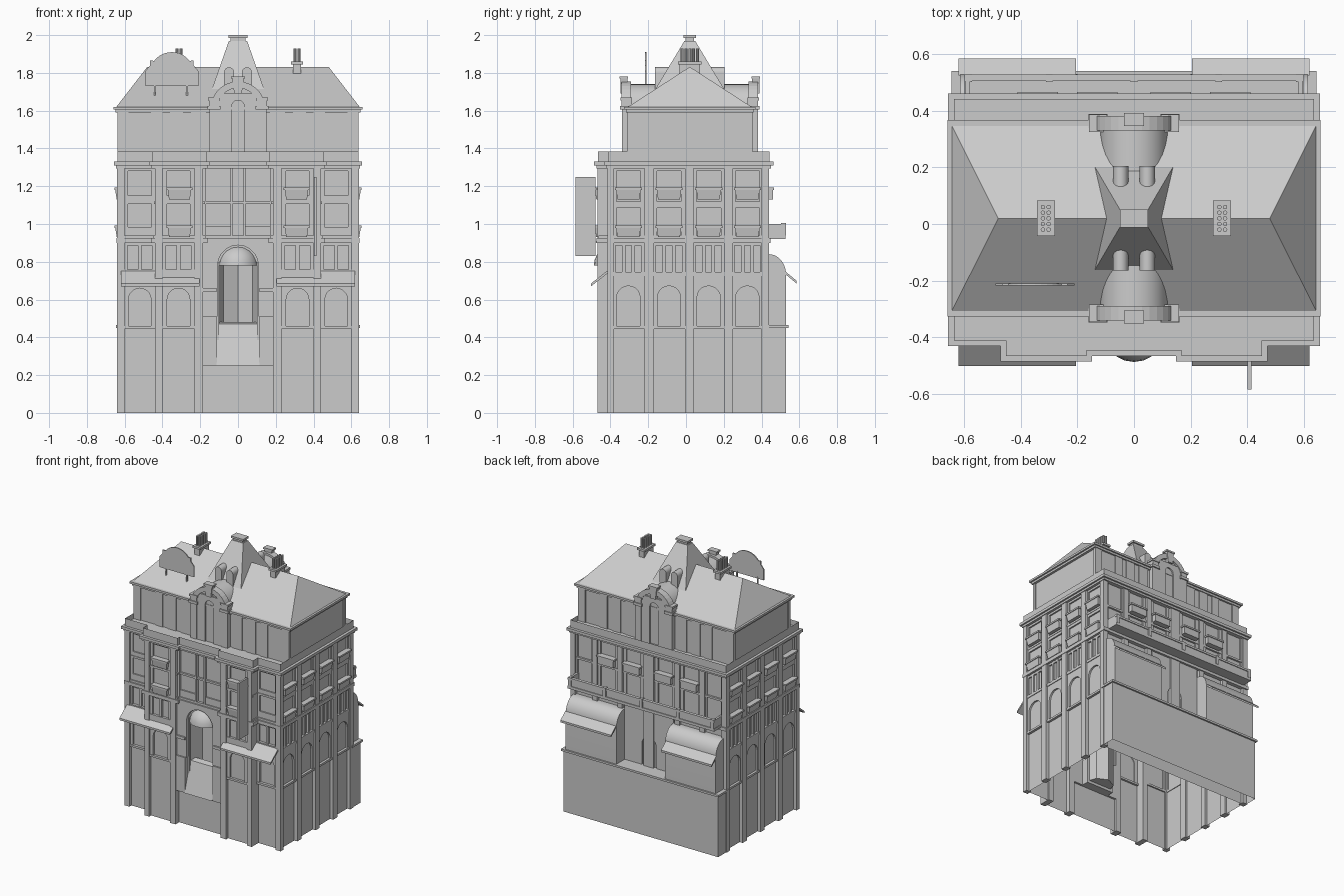
import bpy, bmesh
from math import sin, cos, pi

MY = 0.04  # attic storey mirrors front-to-back about y = MY / 2


def finish(name, bm, mx=False, my=False, smooth=False):
    for axis, on, k in ((0, mx, 0.0), (1, my, MY)):
        if on:
            d = bmesh.ops.duplicate(bm, geom=bm.verts[:] + bm.edges[:] + bm.faces[:])
            for v in d['geom']:
                if isinstance(v, bmesh.types.BMVert):
                    v.co[axis] = k - v.co[axis]
    bmesh.ops.recalc_face_normals(bm, faces=bm.faces[:])
    me = bpy.data.meshes.new(name)
    bm.to_mesh(me)
    bm.free()
    ob = bpy.data.objects.new(name, me)
    bpy.context.collection.objects.link(ob)
    if smooth:
        bpy.ops.object.select_all(action='DESELECT')
        ob.select_set(True)
        bpy.context.view_layer.objects.active = ob
        bpy.ops.object.shade_smooth_by_angle()
    return ob


def prism(bm, pts, axis, a, b):
    """Extrude a 2D outline along an axis from a to b."""
    def co(p, t):
        return {'x': (t, *p), 'y': (p[0], t, p[1]), 'z': (*p, t)}[axis]
    lo = [bm.verts.new(co(p, a)) for p in pts]
    hi = [bm.verts.new(co(p, b)) for p in pts]
    n = len(pts)
    for i in range(n):
        bm.faces.new((lo[i], lo[(i + 1) % n], hi[(i + 1) % n], hi[i]))
    bm.faces.new(lo[::-1])
    return bm.faces.new(hi)


def solid(name, pts, axis, a, b, **kw):
    bm = bmesh.new()
    prism(bm, pts, axis, a, b)
    return finish(name, bm, **kw)


def box(bm, x0, x1, y0, y1, z0, z1):
    prism(bm, [(x0, y0), (x1, y0), (x1, y1), (x0, y1)], 'z', z0, z1)


def boxes(name, items, **kw):
    bm = bmesh.new()
    for i in items:
        box(bm, *i)
    return finish(name, bm, **kw)


def arc(cx, cz, rx, rz, a0, a1, n=10):
    return [(cx + rx * cos(a0 + (a1 - a0) * i / n), cz + rz * sin(a0 + (a1 - a0) * i / n)) for i in range(n + 1)]


def arch(u0, u1, z0, z1, c, r, spring):
    """Wall plate outline with a round-headed opening rising from its foot."""
    return [(u0, z0), (c - r, z0)] + arc(c, spring, r, r, pi, 0) + [(c + r, z0), (u1, z0), (u1, z1), (u0, z1)]


def frustum(bm, lo, hi, z0, z1):
    ring = lambda r, z: [bm.verts.new((x, y, z)) for x, y in ((r[0], r[2]), (r[1], r[2]), (r[1], r[3]), (r[0], r[3]))]
    a, b = ring(lo, z0), ring(hi, z1)
    for i in range(4):
        bm.faces.new((a[i], a[(i + 1) % 4], b[(i + 1) % 4], b[i]))
    bm.faces.new(a[::-1])
    bm.faces.new(b)


def plan(d):
    half = [(0.19 - d, -0.425 - d), (0.19 - d, -0.445 - d), (0.43 + d, -0.445 - d),
            (0.43 + d, -0.39 - d), (0.615 + d, -0.39 - d), (0.615 + d, 0.42 + d)]
    return half + [(-x, y) for x, y in half[::-1]]


# main walls: hollow shell, open underneath, with the entrance niche cut in
body = solid('main_walls', plan(0), 'z', 0, 1.3)
cut = solid('niche_cutter', arc(0, -0.40, 0.108, 0.13, 0, 2 * pi, 8)[:-1], 'z', 0.27, 0.80)
cut.hide_render = True
mod = body.modifiers.new('niche', 'BOOLEAN')
mod.operation, mod.object, mod.solver = 'DIFFERENCE', cut, 'EXACT'
bpy.context.view_layer.objects.active = body
bpy.ops.object.modifier_apply(modifier='niche')
bpy.data.objects.remove(cut)
rear = boxes('rear_base', [(-0.635, 0.635, 0.42, 0.53, 0, 0.45)])
for ob in (body, rear):
    bm = bmesh.new()
    bm.from_mesh(ob.data)
    bmesh.ops.delete(bm, geom=[f for f in bm.faces if f.calc_center_median().z < 0.001], context='FACES')
    bm.to_mesh(ob.data)
    bm.free()

# full-width string courses and cornices
bm = bmesh.new()
for z0, z1, d in ((0.90, 0.925, 0.028), (0.925, 0.94, 0.018), (1.105, 1.12, 0.014), (1.295, 1.31, 0.03), (1.31, 1.33, 0.042)):
    prism(bm, plan(d), 'z', z0, z1)
finish('cornices', bm)

# parapet with sunken terrace
bm = bmesh.new()
top = prism(bm, plan(0.022), 'z', 1.33, 1.385)
bmesh.ops.inset_region(bm, faces=[top], thickness=0.022)
for v in top.verts:
    v.co.z -= 0.04
finish('parapet', bm)

# pilasters
BAYS = (-0.305, -0.09, 0.12, 0.325)
SIDE = ((-0.41, -0.385), (-0.22, -0.17), (-0.005, 0.04), (0.20, 0.25), (0.40, 0.44))
boxes('front_pilasters', [(0.60, 0.64, -0.415, -0.38, 0, 1.3), (0.40, 0.44, -0.468, -0.38, 0, 1.3),
                          (0.185, 0.23, -0.468, -0.41, 0, 1.3), (0.17, 0.185, -0.445, -0.41, 0.92, 1.3),
                          (0.028, 0.04, -0.445, -0.41, 0.94, 1.3)], mx=True)
boxes('side_pilasters', [(0.60, 0.64, a, b, 0, 1.3) for a, b in SIDE], mx=True)
boxes('rear_pilasters', [(x - 0.02, x + 0.02, 0.41, 0.44, 0.45, 1.3) for x in (0.62, 0.44, 0.235, 0.02)], mx=True)

# ledges between pilasters on the lower storeys
boxes('lower_ledges', [(0.43, 0.62, -0.41, -0.38, 0.445, 0.46), (0.22, 0.41, -0.463, -0.43, 0.445, 0.46),
                       (0.43, 0.62, -0.41, -0.38, 0.70, 0.76), (0.22, 0.41, -0.463, -0.43, 0.70, 0.76),
                       (0.61, 0.633, -0.4, 0.43, 0.445, 0.46), (0.61, 0.633, -0.4, 0.43, 0.725, 0.745),
                       (-0.01, 0.645, 0.42, 0.542, 0.45, 0.465)], mx=True)

# arched window plates
bm = bmesh.new()
for c in BAYS:
    prism(bm, arch(c - 0.095, c + 0.095, 0.46, 0.725, c, 0.062, 0.61), 'x', 0.612, 0.628)
for c, y in ((0.52, -0.39), (0.315, -0.445)):
    prism(bm, arch(c - 0.085, c + 0.085, 0.46, 0.70, c, 0.06, 0.60), 'y', y - 0.014, y + 0.005)
finish('arched_window_surrounds', bm, mx=True)
solid('rear_arched_surround', arch(-0.2, 0.2, 0.465, 0.90, 0, 0.06, 0.62), 'y', 0.415, 0.432)

# window posts and heads: pairs in front, threes on the sides
items = []
for c, y in ((0.52, -0.39), (0.315, -0.445)):
    items += [(c + o - w, c + o + w, y - 0.013, y + 0.005, 0.76, 0.90) for o, w in ((-0.075, 0.01), (0, 0.01), (0.075, 0.01))]
    for z0, z1 in ((0.885, 0.90), (0.94, 0.985), (1.12, 1.15), (1.28, 1.3)):
        items.append((c - 0.085, c + 0.085, y - 0.01, y + 0.005, z0, z1))
    for s in (-1, 1):
        items.append((c + s * 0.073 - 0.011, c + s * 0.073 + 0.011, y - 0.01, y + 0.005, 0.94, 1.3))
for c in BAYS:
    items += [(0.612, 0.628, c + o - w, c + o + w, 0.745, 0.90) for o, w in ((-0.082, 0.014), (-0.025, 0.009), (0.025, 0.009), (0.082, 0.014))]
    items += [(0.612, 0.626, c + s * 0.079 - 0.015, c + s * 0.079 + 0.015, 0.94, 1.3) for s in (-1, 1)]
    items += [(0.612, 0.626, c - 0.09, c + 0.09, z0, z1) for z0, z1 in ((0.885, 0.90), (1.085, 1.105), (1.28, 1.3))]
for c in (0.13, 0.34, 0.53):
    items += [(c + s * 0.07 - 0.012, c + s * 0.07 + 0.012, 0.415, 0.43, 0.94, 1.3) for s in (-1, 1)]
items.append((0.04, 0.17, -0.435, -0.42, 0.94, 0.99))
boxes('window_frames', items, mx=True)

# window boxes with a lip
bm = bmesh.new()
for z in (0.93, 1.13):
    for c in BAYS:
        frustum(bm, (0.61, 0.642, c - 0.058, c + 0.058), (0.61, 0.65, c - 0.065, c + 0.065), z, z + 0.05)
        box(bm, 0.61, 0.655, c - 0.072, c + 0.072, z + 0.05, z + 0.062)
    c = 0.31
    frustum(bm, (c - 0.055, c + 0.055, -0.475, -0.44), (c - 0.062, c + 0.062, -0.482, -0.44), z, z + 0.05)
    box(bm, c - 0.068, c + 0.068, -0.486, -0.44, z + 0.05, z + 0.062)
for c in (0.13, 0.34):
    box(bm, c - 0.065, c + 0.065, 0.42, 0.46, 1.13, 1.18)
    box(bm, c - 0.072, c + 0.072, 0.42, 0.466, 1.18, 1.192)
finish('window_boxes', bm, mx=True)

# entrance: portal, cheeks, sloping slab, half-dome canopy
solid('portal', arch(-0.185, 0.185, 0.51, 0.92, 0, 0.108, 0.78), 'y', -0.45, -0.42)
boxes('portal_cheeks', [(0.112, 0.185, -0.46, -0.41, 0.25, 0.51), (0.115, 0.185, -0.462, -0.41, 0.64, 0.66)], mx=True)
solid('entrance_slab', [(-0.465, 0.25), (-0.40, 0.47), (-0.36, 0.48), (-0.36, 0.25)], 'x', -0.113, 0.113)
bm = bmesh.new()
bmesh.ops.create_uvsphere(bm, u_segments=20, v_segments=12, radius=0.108)
bmesh.ops.delete(bm, geom=[v for v in bm.verts if v.co.z < -0.001 or v.co.y > 0.05], context='VERTS')
bmesh.ops.translate(bm, verts=bm.verts[:], vec=(0, -0.38, 0.78))
finish('entrance_dome', bm, smooth=True)

# front awnings
bm = bmesh.new()
prism(bm, [(-0.39, 0.755), (-0.42, 0.75), (-0.503, 0.685), (-0.503, 0.67), (-0.42, 0.735), (-0.39, 0.74)], 'x', 0.205, 0.62)
finish('front_awnings', bm, mx=True)

# rear glazed rooms with rounded roofs, awnings, long balcony
solid('rear_rooms', [(0.41, 0.46), (0.53, 0.46)] + arc(0.44, 0.73, 0.09, 0.11, 0, pi / 2) + [(0.41, 0.84)], 'x', 0.2, 0.615, mx=True, smooth=True)
solid('rear_awnings', [(0.525, 0.75), (0.585, 0.70), (0.585, 0.685), (0.525, 0.735)], 'x', 0.205, 0.62, mx=True)
boxes('rear_balcony', [(-0.6, 0.6, 0.42, 0.528, 0.92, 0.94), (-0.595, 0.595, 0.51, 0.522, 0.94, 0.985), (-0.6, 0.6, 0.505, 0.528, 0.985, 1.0)]
      + [(s * 0.59 - 0.008, s * 0.59 + 0.008, 0.42, 0.52, 0.94, 1.0) for s in (-1, 1)]
      + [(x - 0.012, x + 0.012, 0.503, 0.53, 0.94, 1.005) for x in (-0.585, -0.3, 0, 0.3, 0.585)])

# attic storey
boxes('attic_walls', [(-0.63, 0.63, -0.305, 0.345, 1.3, 1.6)])
boxes('attic_piers', [(a, b, -0.312, -0.29, 1.33, 1.6) for a, b in ((0.17, 0.25), (0.29, 0.36), (0.40, 0.46), (0.58, 0.637))], mx=True, my=True)
boxes('eaves', [(-0.648, 0.648, -0.318, 0.358, 1.59, 1.605), (-0.66, 0.66, -0.328, 0.368, 1.605, 1.62)])

# hipped main roof
bm = bmesh.new()
frustum(bm, (-0.648, 0.648, -0.315, 0.355), (-0.48, 0.48, 0.0199, 0.0201), 1.615, 1.832)
finish('main_roof', bm)

# central spire with cap
bm = bmesh.new()
frustum(bm, (-0.175, 0.175, -0.225, 0.265), (-0.048, 0.048, -0.008, 0.048), 1.61, 1.97)
box(bm, -0.04, 0.04, -0.002, 0.042, 1.97, 1.985)
box(bm, -0.05, 0.05, -0.012, 0.052, 1.985, 2.0)
finish('spire', bm)

# arched dormers, front and back
solid('dormer_vaults', [(-0.12, 1.33)] + arc(0, 1.62, 0.12, 0.12, pi, 0, 16) + [(0.12, 1.33)], 'y', -0.325, -0.12, my=True, smooth=True)
bm = bmesh.new()
prism(bm, arc(0, 1.61, 0.145, 0.145, pi, 0, 16) + arc(0, 1.61, 0.11, 0.11, 0, pi, 16), 'y', -0.342, -0.29)
prism(bm, arch(-0.11, 0.11, 1.33, 1.69, 0, 0.035, 1.62), 'y', -0.335, -0.32)
prism(bm, [(-0.02, 1.69), (0.02, 1.69), (0.03, 1.77), (-0.03, 1.77)], 'y', -0.348, -0.31)
box(bm, -0.036, 0.036, -0.352, -0.306, 1.77, 1.782)
for s in (-1, 1):
    for w, y0, z0, z1 in ((0.025, -0.34, 1.33, 1.61), (0.034, -0.349, 1.605, 1.625), (0.026, -0.342, 1.625, 1.655), (0.032, -0.347, 1.655, 1.67)):
        box(bm, s * 0.127 - w, s * 0.127 + w, y0, -0.285, z0, z1)
finish('dormer_fronts', bm, my=True)
solid('spire_lucarnes', [(0.02, 1.66)] + arc(0.047, 1.80, 0.027, 0.03, pi, 0, 10) + [(0.074, 1.66)], 'y', -0.165, -0.05, mx=True, my=True, smooth=True)

# chimneys with pots
bm = bmesh.new()
box(bm, 0.29, 0.333, -0.035, 0.075, 1.74, 1.85)
box(bm, 0.28, 0.343, -0.043, 0.083, 1.845, 1.86)
for x in (0.302, 0.322):
    for i in range(5):
        prism(bm, arc(x, -0.02 + 0.02 * i, 0.008, 0.008, 0, 2 * pi, 8)[:-1], 'z', 1.86, 1.93)
finish('chimneys', bm, mx=True)

# rooftop board on posts, and hanging blade board
half = [(0.14, 1.73), (0.14, 1.81), (0.115, 1.84), (0.115, 1.865)] + arc(0, 1.80, 0.115, 0.11, 0.62, pi / 2, 5)
solid('roof_board', [(x - 0.35, z) for x, z in half] + [(-0.35 - x, z) for x, z in half[-2::-1]], 'y', -0.218, -0.21)
boxes('roof_board_posts', [(x - 0.004, x + 0.004, -0.216, -0.208, 1.65, 1.74) for x in (-0.44, -0.27)])
boxes('blade_board', [(0.402, 0.416, -0.585, -0.478, 0.83, 1.25), (0.406, 0.412, -0.48, -0.46, 0.9, 0.91), (0.406, 0.412, -0.48, -0.46, 1.18, 1.19)])
